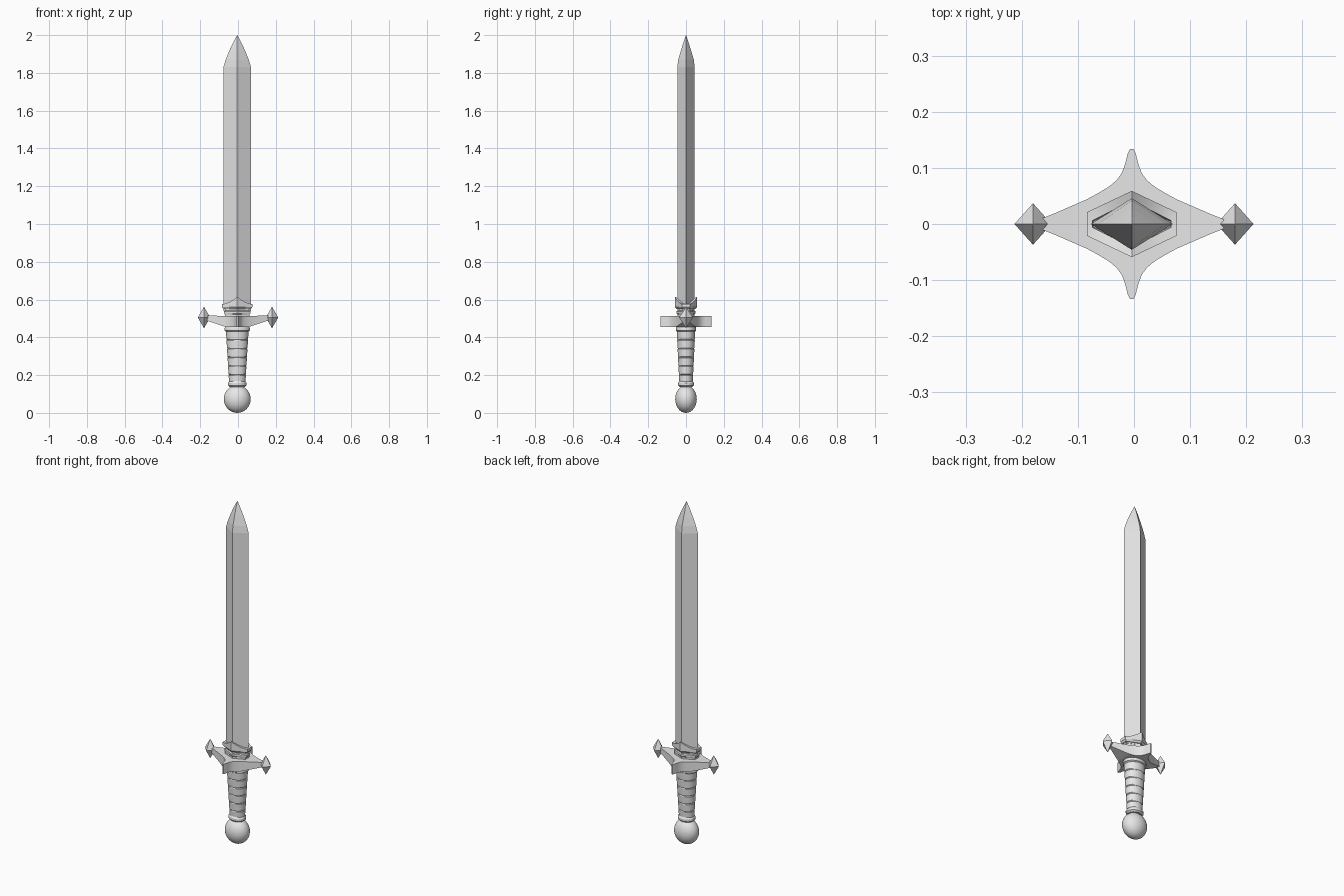
import bpy
import math
from math import sin, cos, radians

cube = bpy.data.objects.get("Cube")
if cube:
    bpy.data.objects.remove(cube, do_unlink=True)

steel = bpy.data.materials.new("plain_grey")
steel.use_nodes = True
steel.diffuse_color = (0.8, 0.8, 0.8, 1)
steel.node_tree.nodes["Principled BSDF"].inputs["Base Color"].default_value = (0.8, 0.8, 0.8, 1)

CX = -0.004  # shared axis of blade, guard and grip


def finish(obj, angle=None):
    obj.data.materials.append(steel)
    if angle:
        bpy.ops.object.select_all(action='DESELECT')
        obj.select_set(True)
        bpy.context.view_layer.objects.active = obj
        bpy.ops.object.shade_smooth_by_angle(angle=radians(angle))
    return obj


def loft(name, rings, angle=None, x=CX):
    """Skin equal-length rings and cap both ends."""
    n = len(rings[0])
    verts = [p for ring in rings for p in ring]
    faces = [(r * n + i, r * n + (i + 1) % n, (r + 1) * n + (i + 1) % n, (r + 1) * n + i)
             for r in range(len(rings) - 1) for i in range(n)]
    faces.append(tuple(reversed(range(n))))
    faces.append(tuple(range(len(verts) - n, len(verts))))
    mesh = bpy.data.meshes.new(name)
    mesh.from_pydata(verts, [], faces)
    mesh.update()
    obj = bpy.data.objects.new(name, mesh)
    obj.location.x = x
    bpy.context.collection.objects.link(obj)
    return finish(obj, angle)


def ellipse(hx, hy, z, n=32):
    return [(hx * cos(i * math.tau / n), hy * sin(i * math.tau / n), z) for i in range(n)]


def hexagon(hx, hy, side, z, steps=6, rise=0.0):
    """Hexagon pointed to front and back; rise lifts the rim towards those points."""
    half = []
    for i in range(2 * steps + 1):
        t = 1 - i / steps
        k = 1 - abs(t)
        half.append((hx * t, side + (hy - side) * k, z + rise * k ** 1.7))
    return half + [(-px, -py, pz) for px, py, pz in half]


# Blade: diamond section with a curved point
blade = [(0.073, 0.046, 0.54), (0.073, 0.046, 1.83), (0.061, 0.041, 1.87),
         (0.043, 0.028, 1.915), (0.022, 0.014, 1.96), (0.0005, 0.0005, 2.0)]
loft("blade", [ellipse(hx, hy, z, 4) for hx, hy, z in blade])

# Collar that rises to a peak on the front and back of the blade
loft("blade_collar", [
    hexagon(0.072, 0.05, 0.018, 0.55),
    hexagon(0.08, 0.059, 0.021, 0.56),
    hexagon(0.08, 0.059, 0.021, 0.576, rise=0.038),
    hexagon(0.07, 0.042, 0.006, 0.576, rise=0.032),
    hexagon(0.068, 0.04, 0.005, 0.56),
], 25)

# Stepped neck between collar and guard
neck = [(0.066, 0.046, 0.50), (0.066, 0.046, 0.522), (0.07, 0.051, 0.527),
        (0.07, 0.051, 0.538), (0.062, 0.043, 0.542), (0.062, 0.043, 0.556)]
loft("guard_neck", [hexagon(hx, hy, 0.018, z) for hx, hy, z in neck], 25)

# Cross guard: concave four-pointed star, its long arms thinning outwards
arm = [(0.165, 0.008), (0.14, 0.018), (0.11, 0.031), (0.08, 0.044), (0.058, 0.056),
       (0.04, 0.067), (0.027, 0.078), (0.018, 0.09), (0.012, 0.106), (0.007, 0.126), (0.003, 0.134)]
stations = [(-x, h) for x, h in arm] + [(x, h) for x, h in reversed(arm)]


def guard_section(x, h):
    t = max(0, (abs(x) - 0.06) / 0.105)
    low, high = 0.454 + 0.035 * t, 0.512 + 0.005 * t
    return [(x, -h, low), (x, h, low), (x, h, high), (x, -h, high)]


loft("cross_guard", [guard_section(x, h) for x, h in stations], 30)

# Faceted gems at the guard ends
for side, x in (("left", 0.18), ("right", -0.18)):
    gem = [(0.001, 0.001, 0.45), (0.033, 0.037, 0.505), (0.001, 0.001, 0.56)]
    loft(side + "_guard_gem", [ellipse(hx, hy, z, 4) for hx, hy, z in gem], x=x)

# Ring beneath the guard
ring = [(0.058, 0.046, 0.43), (0.067, 0.053, 0.436), (0.067, 0.053, 0.448), (0.06, 0.05, 0.46)]
loft("under_guard_ring", [ellipse(*r) for r in ring], 30)

# Grip: tapering bands separated by shallow grooves
bands = 6
bottom, top = 0.155, 0.434
step = (top - bottom) / bands
grip = []
for b in range(bands):
    for f, inset in ((0.0, 0.003), (0.08, 0.0), (0.92, 0.0), (1.0, 0.003)):
        if b and f == 0:
            continue
        z = bottom + step * (b + f)
        r = 0.043 + 0.017 * (z - bottom) / (top - bottom) - inset
        grip.append(ellipse(r, r * 0.82, z))
loft("grip", grip, 30)

# Ring above the pommel
ring = [(0.04, 0.034, 0.138), (0.049, 0.042, 0.146), (0.049, 0.042, 0.158), (0.042, 0.036, 0.168)]
loft("pommel_ring", [ellipse(*r) for r in ring], 30)

# Pommel: slightly flattened ball
bpy.ops.mesh.primitive_uv_sphere_add(segments=32, ring_count=16, radius=1, location=(CX, 0, 0.073))
pommel = bpy.context.object
pommel.name = "pommel"
pommel.scale = (0.071, 0.057, 0.073)
finish(pommel, 40)
